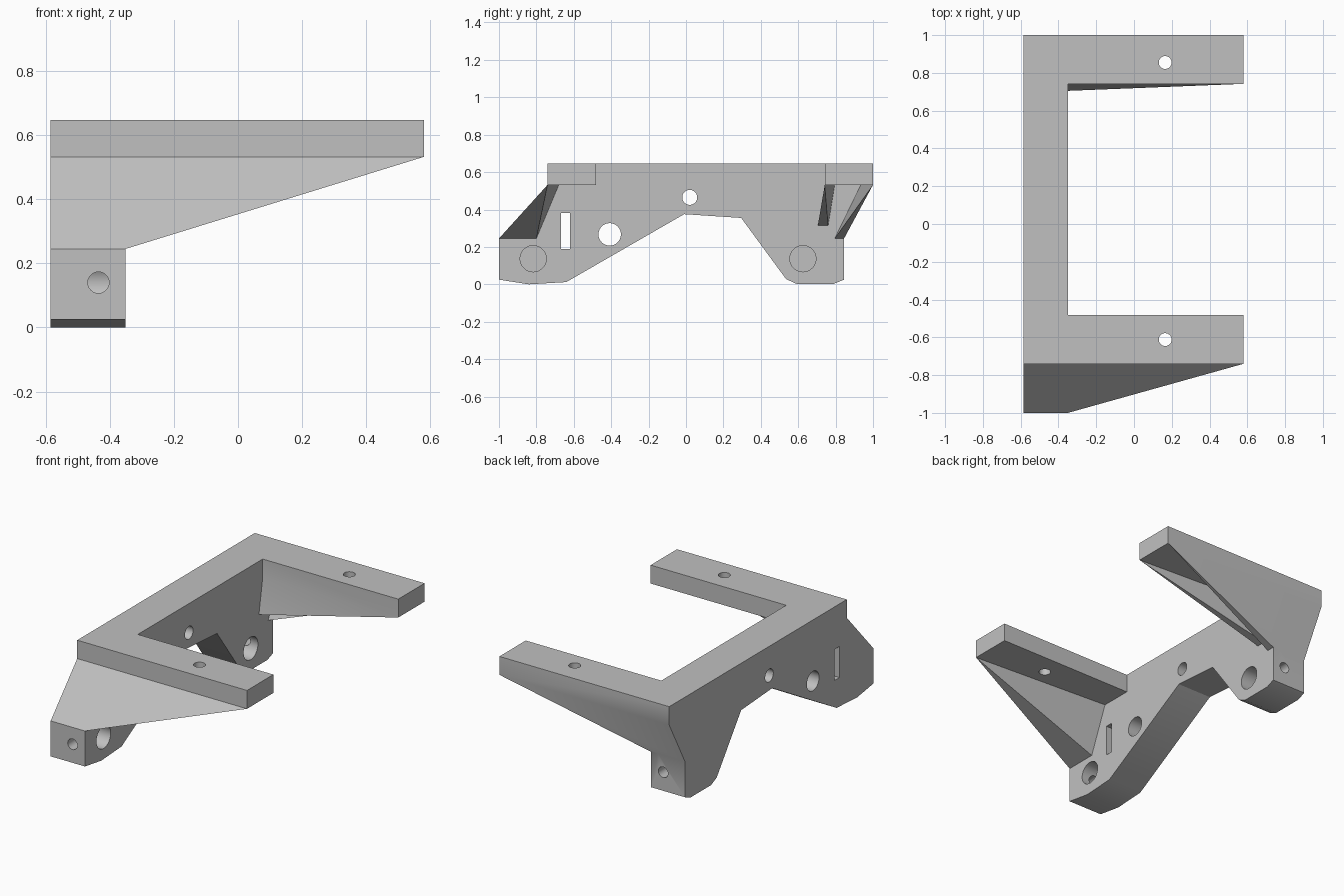
import bpy, bmesh, math
from mathutils import Matrix

if "Cube" in bpy.data.objects:
    bpy.data.objects.remove(bpy.data.objects["Cube"])

LEFT, INNER, RIGHT = -0.585, -0.35, 0.58
TOP, SHELF, FOOT = 0.646, 0.532, 0.245

grey = bpy.data.materials.new("plain grey")
grey.diffuse_color = (0.53, 0.53, 0.53, 1)
grey.use_nodes = True
grey.node_tree.nodes["Principled BSDF"].inputs["Base Color"].default_value = grey.diffuse_color


def finish(bm, name):
    bmesh.ops.recalc_face_normals(bm, faces=bm.faces)
    mesh = bpy.data.meshes.new(name)
    bm.to_mesh(mesh)
    bm.free()
    mesh.materials.append(grey)
    ob = bpy.data.objects.new(name, mesh)
    bpy.context.collection.objects.link(ob)
    return ob


def hull(name, points):
    bm = bmesh.new()
    for p in points:
        bm.verts.new(p)
    bmesh.ops.convex_hull(bm, input=bm.verts[:])
    return finish(bm, name)


def box(name, x0, x1, y0, y1, z0, z1):
    return hull(name, [(x, y, z) for x in (x0, x1) for y in (y0, y1) for z in (z0, z1)])


def drill(name, axis, start, end, a, b, r):
    """Cylinder along x, y or z; a and b are the other two coordinates in order."""
    bm = bmesh.new()
    bmesh.ops.create_cone(bm, cap_ends=True, segments=48, radius1=r, radius2=r, depth=end - start)
    mid = (start + end) / 2
    turn = {"x": Matrix.Rotation(math.pi / 2, 4, "Y"),
            "y": Matrix.Rotation(math.pi / 2, 4, "X"), "z": Matrix()}[axis]
    place = {"x": (mid, a, b), "y": (a, mid, b), "z": (a, b, mid)}[axis]
    bmesh.ops.transform(bm, matrix=Matrix.Translation(place) @ turn, verts=bm.verts)
    return finish(bm, name)


def boolean(target, tool, operation):
    mod = target.modifiers.new(operation, "BOOLEAN")
    mod.operation, mod.object, mod.solver = operation, tool, "EXACT"
    bpy.context.view_layer.objects.active = target
    bpy.ops.object.modifier_apply(modifier=mod.name)
    bpy.data.objects.remove(tool, do_unlink=True)


# Upright side plate: outline in y, z, extruded along x
outline = [(-0.74, TOP), (-0.74, SHELF), (-1, FOOT), (-1, 0.025), (-0.84, 0),
           (-0.64, 0.012), (-0.01, 0.375), (0.295, 0.355), (0.535, 0.028), (0.59, 0.003),
           (0.79, 0.003), (0.845, 0.025), (0.845, FOOT), (1, SHELF), (1, TOP)]
bm = bmesh.new()
face = bm.faces.new([bm.verts.new((LEFT, y, z)) for y, z in outline])
new = bmesh.ops.extrude_face_region(bm, geom=[face])["geom"]
bmesh.ops.translate(bm, vec=(INNER - LEFT, 0, 0),
                    verts=[v for v in new if isinstance(v, bmesh.types.BMVert)])
bracket = finish(bm, "bracket")

# Two flat arms
for y0, y1 in ((-0.74, -0.482), (0.742, 1)):
    boolean(bracket, box("arm", INNER - 0.1, RIGHT, y0, y1, SHELF, TOP), "UNION")

# Gussets under the arms, each tapering to a point at the arm tip
gussets = [
    ((RIGHT, -0.74), [(-0.74, SHELF), (-0.68, SHELF), (-0.80, FOOT), (-1, FOOT)]),
    ((RIGHT, 1), [(1, SHELF), (0.935, SHELF), (0.795, FOOT), (0.845, FOOT)]),
    ((RIGHT, 0.742), [(0.742, SHELF), (0.795, SHELF), (0.76, 0.315), (0.705, 0.315)]),
]
for (tx, ty), base in gussets:
    points = [(x, y, z) for x in (INNER - 0.05, INNER) for y, z in base]
    boolean(bracket, hull("gusset", points + [(tx, ty, SHELF)]), "UNION")

# Holes through the arms
for y in (-0.612, 0.855):
    boolean(bracket, drill("arm_hole", "z", 0.45, 0.75, 0.165, y, 0.034), "DIFFERENCE")
# Holes and slot through the plate
for y, z, r in ((0.02, 0.465, 0.04), (-0.408, 0.267, 0.06)):
    boolean(bracket, drill("plate_hole", "x", -0.7, -0.25, y, z, r), "DIFFERENCE")
boolean(bracket, box("slot", -0.7, -0.25, -0.667, -0.62, 0.19, 0.382), "DIFFERENCE")
# Blind pockets in the feet, met by a small bore from each end
for y, start, end in ((-0.817, -1.1, -0.817), (0.625, 0.625, 0.95)):
    boolean(bracket, drill("pocket", "x", -0.52, -0.25, y, 0.137, 0.07), "DIFFERENCE")
    boolean(bracket, drill("foot_bore", "y", start, end, -0.435, 0.14, 0.033), "DIFFERENCE")

# Clean the joined faces and shade
bm = bmesh.new()
bm.from_mesh(bracket.data)
bmesh.ops.remove_doubles(bm, verts=bm.verts, dist=0.0002)
bmesh.ops.dissolve_limit(bm, angle_limit=math.radians(0.5), verts=bm.verts, edges=bm.edges)
bm.to_mesh(bracket.data)
bm.free()
bpy.context.view_layer.objects.active = bracket
bracket.select_set(True)
bpy.ops.object.shade_smooth_by_angle(angle=math.radians(30))
